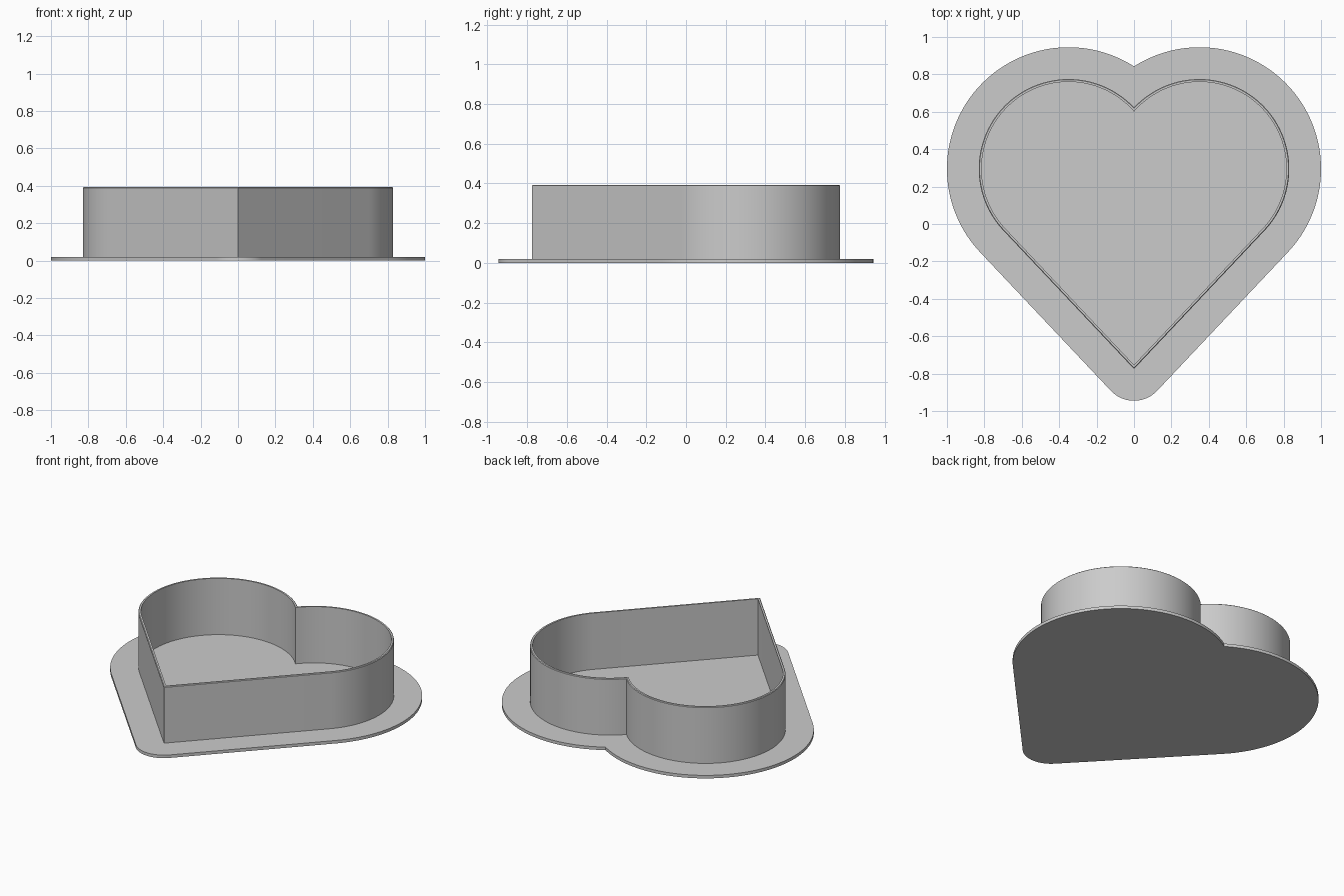
import bpy, bmesh, math

if "Cube" in bpy.data.objects:
    bpy.data.objects.remove(bpy.data.objects["Cube"])

# Heart outline: two lobes joined by tangent lines to a lower tip
LOBE_X, LOBE_Y, LOBE_R, TIP_Y = 0.35, 0.295, 0.48, -0.775
WALL, FLANGE = 0.015, 0.17
FLOOR_Z, TOP_Z, CHAMFER = 0.02, 0.393, 0.004

dx, dy = LOBE_X, LOBE_Y - TIP_Y
SLOPE = math.atan2(dy, dx) - math.asin(LOBE_R / math.hypot(dx, dy))
TANGENT = SLOPE - math.pi / 2          # direction of the side's outward normal


def heart(offset, segments=64):
    """Heart outline grown by offset, clockwise from the notch."""
    r = LOBE_R + offset
    start = math.acos(-LOBE_X / r)
    right = []
    for i in range(segments + 1):
        a = start + (TANGENT - start) * i / segments
        right.append((LOBE_X + r * math.cos(a), LOBE_Y + r * math.sin(a)))
    right[0] = (0, right[0][1])
    if offset > 0:                     # rounded tip
        n = 12
        for i in range(n):
            a = TANGENT + (-math.pi / 2 - TANGENT) * i / n
            right.append((offset * math.cos(a), TIP_Y + offset * math.sin(a)))
    tip = TIP_Y - (offset if offset > 0 else offset / math.cos(SLOPE))
    left = [(-x, y) for x, y in reversed(right[1:])]
    return right + [(0, tip)] + left


def build(name, rings, capped, material):
    """Skin a stack of (outline, z) rings."""
    bm = bmesh.new()
    loops = [[bm.verts.new((x, y, z)) for x, y in pts] for pts, z in rings]
    for a, b in zip(loops, loops[1:]):
        n = len(a)
        for i in range(n):
            j = (i + 1) % n
            bm.faces.new((a[j], a[i], b[i], b[j]))
    if capped:
        bm.faces.new(loops[0])
        bm.faces.new(loops[-1][::-1])
    mesh = bpy.data.meshes.new(name)
    bm.to_mesh(mesh)
    bm.free()
    mesh.materials.append(material)
    obj = bpy.data.objects.new(name, mesh)
    bpy.context.collection.objects.link(obj)
    bpy.ops.object.select_all(action='DESELECT')
    obj.select_set(True)
    bpy.context.view_layer.objects.active = obj
    bpy.ops.object.shade_smooth_by_angle(angle=math.radians(30))
    return obj


gray = bpy.data.materials.new("light_gray")
gray.diffuse_color = (0.6, 0.6, 0.6, 1)
gray.use_nodes = True
gray.node_tree.nodes["Principled BSDF"].inputs["Base Color"].default_value = gray.diffuse_color

# Flat base plate with a wide flange
plate = heart(FLANGE)
build("base_plate", [(plate, 0), (plate, FLOOR_Z)], True, gray)

# Thin upright wall with a slightly eased outer rim
build("heart_wall", [
    (heart(0), FLOOR_Z),
    (heart(0), TOP_Z - CHAMFER),
    (heart(-CHAMFER), TOP_Z),
    (heart(-WALL), TOP_Z),
    (heart(-WALL), FLOOR_Z),
], False, gray)
